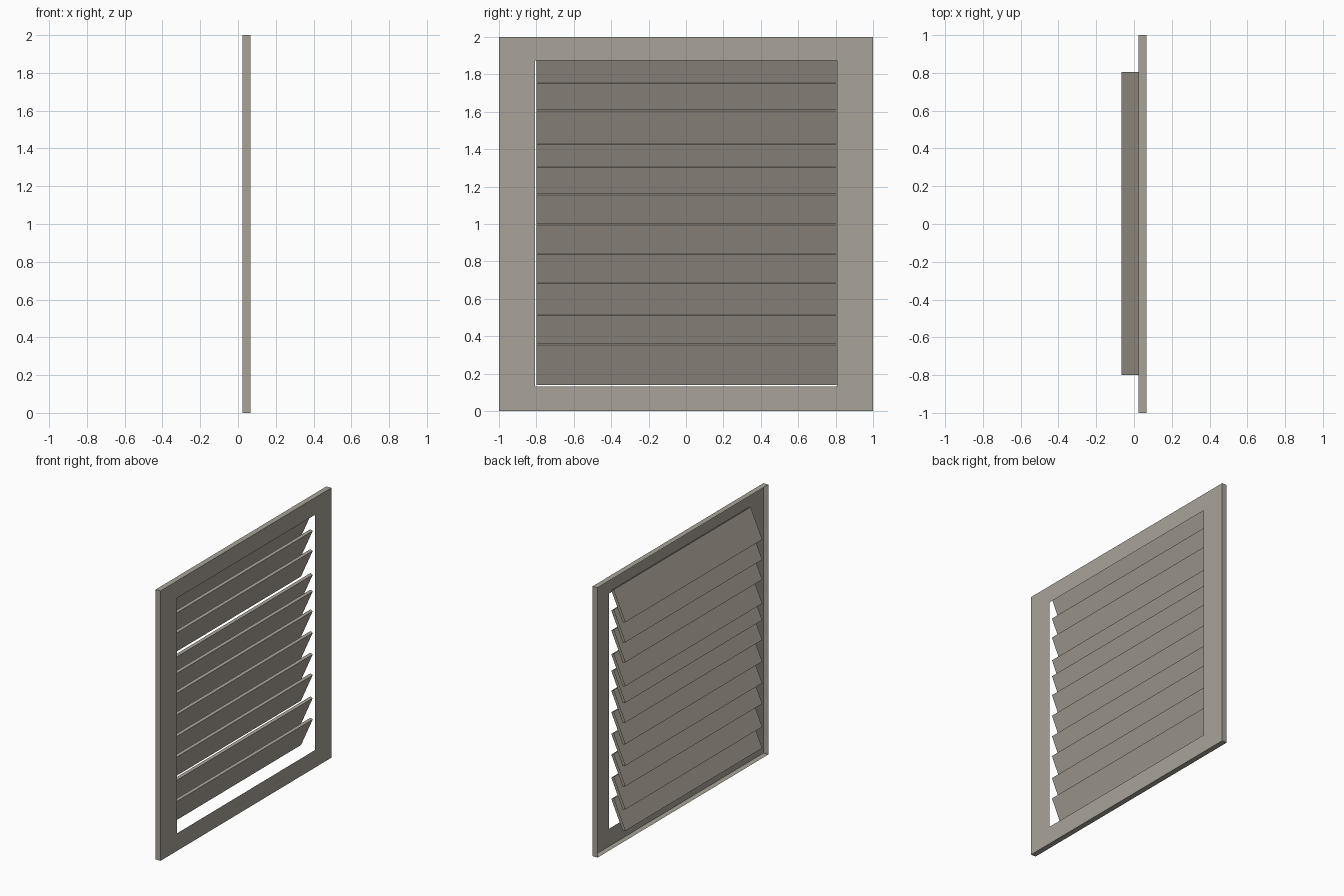
import bpy
import math

if "Cube" in bpy.data.objects:
    bpy.data.objects.remove(bpy.data.objects["Cube"])

mat = bpy.data.materials.new("warm_grey_paint")
mat.diffuse_color = (0.40, 0.37, 0.315, 1)
mat.use_nodes = True
mat.node_tree.nodes["Principled BSDF"].inputs["Base Color"].default_value = mat.diffuse_color


def make_object(name, verts, faces):
    mesh = bpy.data.meshes.new(name)
    mesh.from_pydata(verts, [], faces)
    mesh.materials.append(mat)
    mesh.update()
    obj = bpy.data.objects.new(name, mesh)
    bpy.context.collection.objects.link(obj)
    return obj


def ring(x, y0, y1, z0, z1):
    return [(x, y0, z0), (x, y1, z0), (x, y1, z1), (x, y0, z1)]


# Frame: pressed face plate with a folded outer rim, open at the back
FACE, BACK = 0.065, 0.025
verts = (ring(FACE, -0.807, 0.807, 0.13, 1.873)
         + ring(FACE, -1, 1, 0, 2)
         + ring(BACK, -1, 1, 0, 2))
faces = []
for i in range(4):
    j = (i + 1) % 4
    faces.append((i, 4 + i, 4 + j, j))          # face plate
    faces.append((4 + i, 8 + i, 8 + j, 4 + j))  # outer rim
make_object("frame", verts, faces)

# Slats: tilted hollow strips with open ends, slightly uneven spacing
TILT, LENGTH, THICK = math.radians(24), 0.235, 0.02
dx, dz = LENGTH * math.sin(TILT), LENGTH * math.cos(TILT)
nx, nz = THICK * math.cos(TILT), -THICK * math.sin(TILT)
tops = [1.908, 1.759, 1.611, 1.434, 1.311, 1.164, 1.004,
        0.844, 0.691, 0.520, 0.362]
for k, top in enumerate(tops):
    x, z = -0.065, top - dz
    profile = [(x, z), (x + nx, z + nz),
               (x + nx + dx, z + nz + dz), (x + dx, z + dz)]
    verts = [(px, y, pz) for y in (-0.80, 0.805) for px, pz in profile]
    faces = [(i, (i + 1) % 4, 4 + (i + 1) % 4, 4 + i) for i in range(4)]
    make_object(f"slat_{k + 1}", verts, faces)
